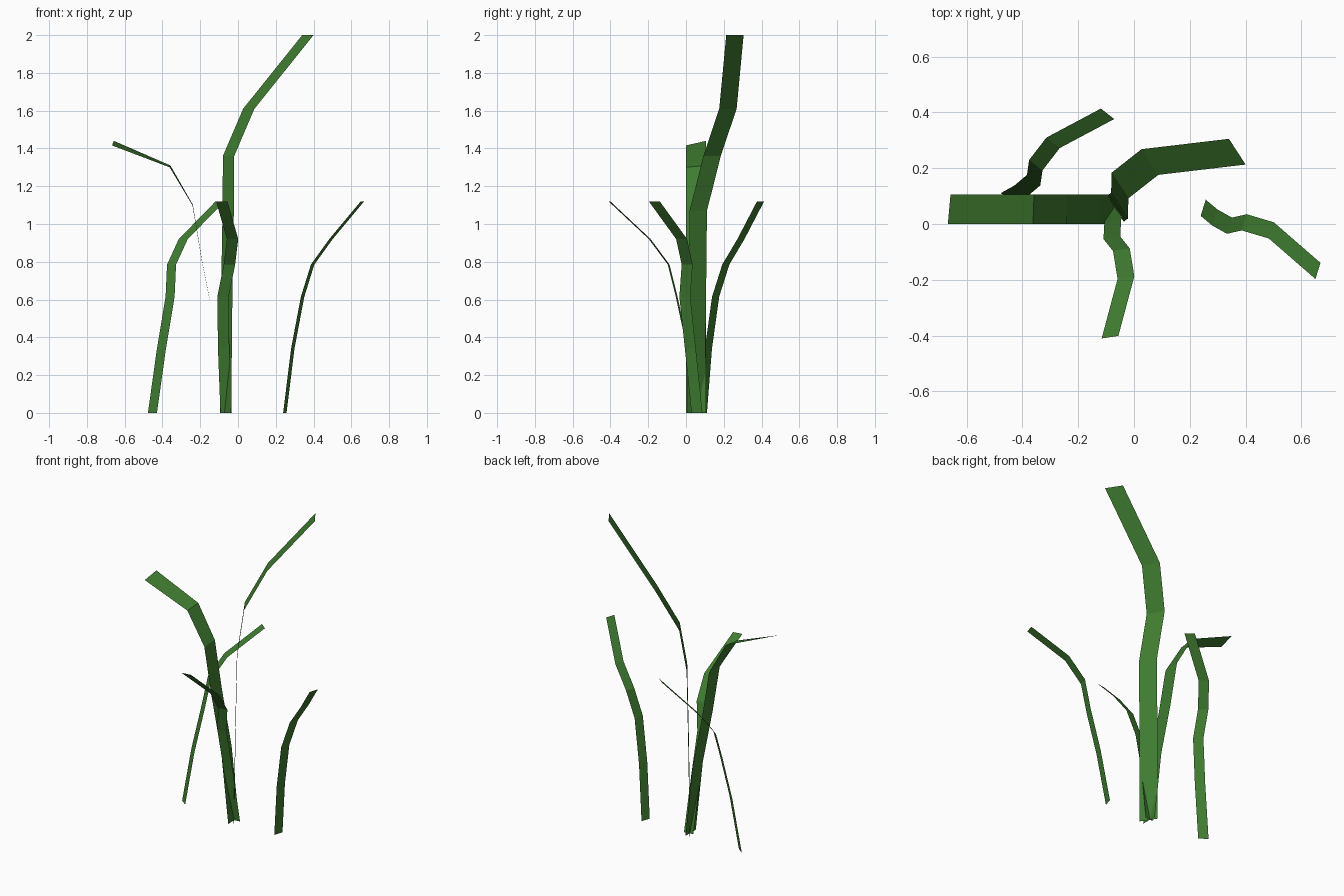
import bpy
from math import radians
from mathutils import Matrix, Vector

if "Cube" in bpy.data.objects:
    bpy.data.objects.remove(bpy.data.objects["Cube"])

green = bpy.data.materials.new("grass_green")
green.diffuse_color = (0.05, 0.2, 0.03, 1)
green.use_nodes = True
green.node_tree.nodes["Principled BSDF"].inputs["Base Color"].default_value = green.diffuse_color


def ribbon(name, left, right):
    """Flat blade made of quads between two edge paths."""
    verts = [p for pair in zip(left, right) for p in pair]
    faces = [(2 * i, 2 * i + 1, 2 * i + 3, 2 * i + 2) for i in range(len(left) - 1)]
    mesh = bpy.data.meshes.new(name)
    mesh.from_pydata([tuple(v) for v in verts], [], faces)
    mesh.materials.append(green)
    obj = bpy.data.objects.new(name, mesh)
    bpy.context.collection.objects.link(obj)


def swept(name, path, half):
    """Blade with a constant half-width vector along a centre path."""
    h = Vector(half)
    ribbon(name, [Vector(p) - h for p in path], [Vector(p) + h for p in path])


# Short blades: one shape, placed three times with different turns
short_path = [(0, 0, 0), (0.042, -0.035, 0.34), (0.094, -0.064, 0.615),
              (0.147, -0.052, 0.785), (0.244, -0.081, 0.92), (0.411, -0.226, 1.12)]
for name, x, y, turn in (("short_blade_right", 0.248, 0.058, 0),
                         ("short_blade_front", -0.063, 0.063, -64),
                         ("short_blade_left", -0.453, 0.092, 69)):
    rot = Matrix.Rotation(radians(turn), 3, 'Z')
    path = [rot @ Vector(p) + Vector((x, y, 0)) for p in short_path]
    swept(name, path, rot @ Vector((0.009, 0.029, 0)))

# Tall blade bending to the right and back
swept("tall_blade",
      [(-0.066, 0.053, 0), (-0.06, 0.06, 0.6), (-0.052, 0.065, 1.07),
       (-0.05, 0.138, 1.36), (0.057, 0.222, 1.61), (0.37, 0.259, 2.0)],
      (0.03, -0.046, 0))

# Medium blade bending to the left, slightly twisted at the tip
centre = [(-0.07, 0, 0), (-0.12, 0.45, 0), (-0.19, 0.8, 0.001),
          (-0.24, 1.1, 0.002), (-0.36, 1.305, 0.005), (-0.662, 1.428, 0.012)]
ribbon("medium_blade",
       [(x - t * 0.4, 0, z - t) for x, z, t in centre],
       [(x + t * 0.4, 0.106, z + t) for x, z, t in centre])
